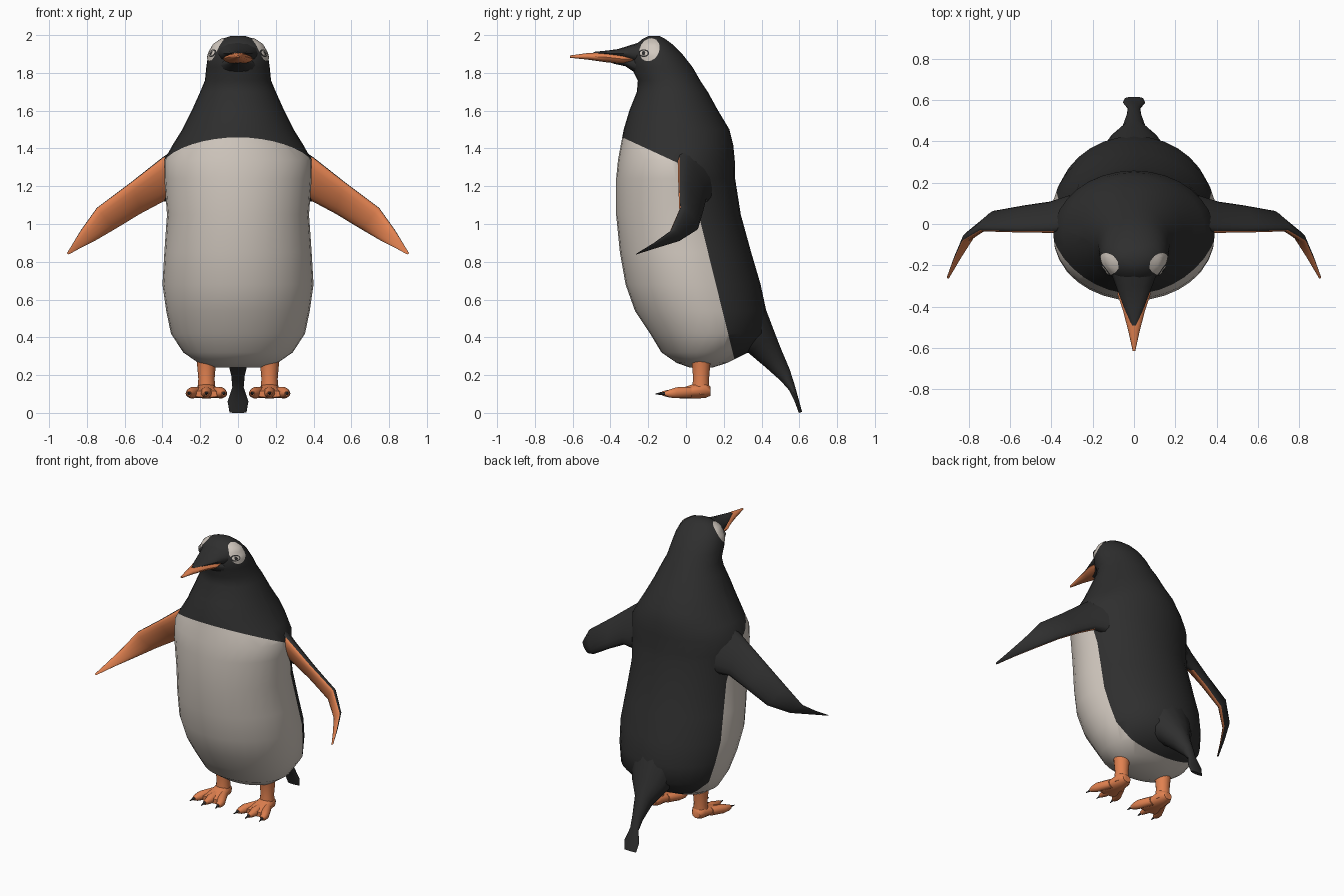
import bpy, bmesh, math
from mathutils import Vector
from mathutils.bvhtree import BVHTree

default = bpy.data.objects.get("Cube")
if default:
    bpy.data.objects.remove(default, do_unlink=True)


def material(name, rgb):
    mat = bpy.data.materials.new(name)
    mat.use_nodes = True
    colour = (*rgb, 1.0)
    mat.diffuse_color = colour
    mat.node_tree.nodes["Principled BSDF"].inputs["Base Color"].default_value = colour
    return mat


BLACK = material("charcoal_black", (0.028, 0.028, 0.028))
WHITE = material("warm_white", (0.64, 0.58, 0.52))
ORANGE = material("orange", (0.75, 0.22, 0.08))


def finish(name, bm, mats, angle=50):
    """Turn a bmesh into a smooth-shaded object."""
    mesh = bpy.data.meshes.new(name)
    bm.to_mesh(mesh)
    bm.free()
    for mat in mats:
        mesh.materials.append(mat)
    obj = bpy.data.objects.new(name, mesh)
    bpy.context.scene.collection.objects.link(obj)
    bpy.ops.object.select_all(action="DESELECT")
    obj.select_set(True)
    bpy.context.view_layer.objects.active = obj
    bpy.ops.object.shade_smooth_by_angle(angle=math.radians(angle))
    return obj


def ellipse(centre, u, v, count):
    """Ring of points around centre, spanned by the half axes u and v."""
    angles = [2 * math.pi * i / count for i in range(count)]
    return [Vector(centre) + Vector(u) * math.cos(a) + Vector(v) * math.sin(a) for a in angles]


def loft(rings, second_colour=None):
    """Skin the rings; second_colour(segment, side) picks material slot one."""
    bm = bmesh.new()
    loops = [[bm.verts.new(p) for p in ring] for ring in rings]
    for seg, (a, b) in enumerate(zip(loops, loops[1:])):
        count = len(a)
        for i in range(count):
            j = (i + 1) % count
            face = bm.faces.new((a[i], a[j], b[j], b[i]))
            if second_colour and second_colour(seg, i):
                face.material_index = 1
    for end in (loops[0], loops[-1]):
        bm.faces.new(end)
    bmesh.ops.recalc_face_normals(bm, faces=bm.faces)
    return bm


def snout(name, stations, mat, count=12):
    """Loft along y from stations of (x, y, half width, top, bottom)."""
    rings = [ellipse((x, y, (top + low) / 2), (w, 0, 0), (0, 0, (top - low) / 2), count)
             for x, y, w, top, low in stations]
    return finish(name, loft(rings), [mat])


# Body and head: height, front, back, half width
body_rows = [
    (0.24, 0.02, 0.14, 0.12), (0.265, -0.05, 0.22, 0.21), (0.32, -0.13, 0.33, 0.29),
    (0.42, -0.19, 0.42, 0.355), (0.54, -0.27, 0.425, 0.38), (0.68, -0.32, 0.395, 0.40),
    (0.85, -0.35, 0.345, 0.39), (1.05, -0.37, 0.29, 0.376), (1.24, -0.37, 0.26, 0.39),
    (1.34, -0.36, 0.258, 0.39), (1.42, -0.345, 0.25, 0.345), (1.5, -0.33, 0.23, 0.295),
    (1.6, -0.3, 0.17, 0.245), (1.7, -0.26, 0.115, 0.2), (1.76, -0.255, 0.075, 0.175),
    (1.83, -0.29, 0.035, 0.168), (1.9, -0.29, -0.02, 0.158), (1.95, -0.265, -0.07, 0.13),
    (1.98, -0.23, -0.11, 0.085), (1.995, -0.2, -0.14, 0.04),
]
body = loft([ellipse((0, (f + b) / 2, z), (w, 0, 0), (0, (b - f) / 2, 0), 32)
             for z, f, b, w in body_rows])

# Cut the edges of the white belly, then colour the faces inside them
bib = (Vector((0, -0.34, 1.46)), Vector((0, 0.46, 1)))
flank = (Vector((0, 0.25, 0.31)), Vector((0, 1, 0.247)))
for point, normal in (bib, flank):
    bmesh.ops.bisect_plane(body, geom=body.verts[:] + body.edges[:] + body.faces[:],
                           plane_co=point, plane_no=normal)
for face in body.faces:
    centre = face.calc_center_median()
    if all((centre - point).dot(normal) < 0 for point, normal in (bib, flank)):
        face.material_index = 1
surface = BVHTree.FromBMesh(body)
finish("body", body, [BLACK, WHITE], 60)

# Tail: upper edge (y, z), lower edge (y, z), half width
tail_rows = [
    ((0.4, 0.62), (0.16, 0.36), 0.2), ((0.47, 0.43), (0.33, 0.315), 0.12),
    ((0.5, 0.35), (0.42, 0.24), 0.06), ((0.55, 0.23), (0.5, 0.17), 0.036),
    ((0.575, 0.15), (0.545, 0.12), 0.03), ((0.6, 0.06), (0.575, 0.06), 0.055),
    ((0.615, 0.005), (0.597, 0.0), 0.045),
]
tail = []
for upper, lower, w in tail_rows:
    top, low = Vector((0, *upper)), Vector((0, *lower))
    tail.append(ellipse((top + low) / 2, (w, 0, 0), (top - low) / 2, 14))
finish("tail", loft(tail), [BLACK])

# Beak, with the feathered brow above and the chin below
snout("beak", [(0, -0.27, 0.07, 1.9, 1.85), (0, -0.34, 0.08, 1.9, 1.848),
               (0, -0.42, 0.053, 1.91, 1.856), (0, -0.52, 0.027, 1.905, 1.87),
               (0, -0.615, 0.006, 1.892, 1.88)], ORANGE)
snout("brow", [(0, -0.19, 0.13, 1.98, 1.82), (0, -0.3, 0.088, 1.945, 1.86),
               (0, -0.36, 0.065, 1.926, 1.88), (0, -0.42, 0.042, 1.918, 1.89),
               (0, -0.49, 0.01, 1.911, 1.897)], BLACK)
snout("chin", [(0, -0.24, 0.11, 1.89, 1.78), (0, -0.32, 0.05, 1.88, 1.835),
               (0, -0.39, 0.012, 1.865, 1.85)], BLACK)


def face_plate(name, s, y, z, ry, rz, tilt, lift, mat):
    """Thin oval laid on the side of the head."""
    bm = bmesh.new()
    count, steps = 20, 5

    def drop(r, a):
        dy, dz = ry * r * math.cos(a), rz * r * math.sin(a)
        py = y + dy * math.cos(tilt) + dz * math.sin(tilt)
        pz = z - dy * math.sin(tilt) + dz * math.cos(tilt)
        hit, normal, _, _ = surface.ray_cast(Vector((s, py, pz)), Vector((-s, 0, 0)))
        if hit is None:
            hit, normal, _, _ = surface.find_nearest(Vector((s * 0.05, py, pz)))
        return bm.verts.new(hit + normal * lift)

    rings = [[drop(k / steps, 2 * math.pi * i / count) for i in range(count)]
             for k in range(1, steps + 1)]
    middle = drop(0, 0)
    for i in range(count):
        j = (i + 1) % count
        bm.faces.new((middle, rings[0][i], rings[0][j]))
        for a, b in zip(rings, rings[1:]):
            bm.faces.new((a[i], b[i], b[j], a[j]))
    for face in bm.faces:
        face.normal_update()
        if face.normal.x * s < 0:
            face.normal_flip()
    finish(name, bm, [mat])


# Flipper: leading edge, trailing edge, half thickness
flipper_rows = [
    ((0.26, -0.02, 1.44), (0.3, 0.12, 1.12), 0.07), ((0.39, -0.035, 1.355), (0.4, 0.1, 1.12), 0.045),
    ((0.57, -0.035, 1.215), (0.52, 0.085, 1.055), 0.035), ((0.745, -0.03, 1.085), (0.66, 0.06, 0.97), 0.03),
    ((0.83, -0.08, 0.965), (0.765, -0.035, 0.91), 0.025),
    ((0.87, -0.17, 0.9), (0.835, -0.15, 0.875), 0.016), ((0.905, -0.26, 0.845), (0.895, -0.26, 0.84), 0.005),
]
# Foot: forward position, half width, top, bottom
foot_rows = [(0.13, 0.03, 0.14, 0.09), (0.1, 0.05, 0.17, 0.077), (0.03, 0.06, 0.15, 0.075),
             (-0.03, 0.085, 0.13, 0.076), (-0.065, 0.085, 0.118, 0.082)]

for s, side in ((1, "left"), (-1, "right")):
    sections = []
    for lead, trail, thick in flipper_rows:
        a, b = Vector(lead), Vector(trail)
        out = Vector((0.42, 0.77, 0.48)) * thick
        ring = ellipse((a + b) / 2, (a - b) / 2, out, 16)
        sections.append([Vector((p.x * s, p.y, p.z)) for p in ring])
    # The inner half of every section is orange
    finish(side + "_flipper", loft(sections, lambda seg, i: seg > 0 and i >= 8), [BLACK, ORANGE], 60)

    # Eye patch and eye
    face_plate(side + "_eye_patch", s, -0.192, 1.922, 0.05, 0.062, 0.4, 0.004, WHITE)
    face_plate(side + "_eye_rim", s, -0.22, 1.903, 0.026, 0.019, 0, 0.006, BLACK)
    face_plate(side + "_eye_white", s, -0.22, 1.903, 0.019, 0.012, 0, 0.0075, WHITE)
    face_plate(side + "_pupil", s, -0.22, 1.903, 0.009, 0.009, 0, 0.009, BLACK)

    # Leg and webbed foot
    x = 0.167 * s
    shin = [ellipse((x, y, z), (w, 0, 0), (0, w, 0), 14)
            for y, z, w in ((0.08, 0.36, 0.065), (0.08, 0.26, 0.05),
                            (0.08, 0.18, 0.043), (0.075, 0.1, 0.05))]
    finish(side + "_leg", loft(shin), [ORANGE])
    snout(side + "_foot", [(x, *row) for row in foot_rows], ORANGE, 14)

    # Three toes tipped with claws
    for dx, reach, label in ((-0.075, 0, "inner"), (0, 0.015, "middle"), (0.075, 0, "outer")):
        d = dx * s
        tip = -0.11 - reach
        snout(f"{side}_{label}_toe",
              [(x + d * 0.5, 0.03, 0.028, 0.14, 0.08), (x + d, -0.05, 0.031, 0.137, 0.076),
               (x + d * 1.15, -0.085, 0.024, 0.125, 0.08),
               (x + d * 1.22, tip, 0.013, 0.115, 0.09)], ORANGE, 10)
        snout(f"{side}_{label}_claw",
              [(x + d * 1.2, tip + 0.012, 0.011, 0.116, 0.094),
               (x + d * 1.3, tip - 0.037, 0.002, 0.102, 0.097)], BLACK, 8)
